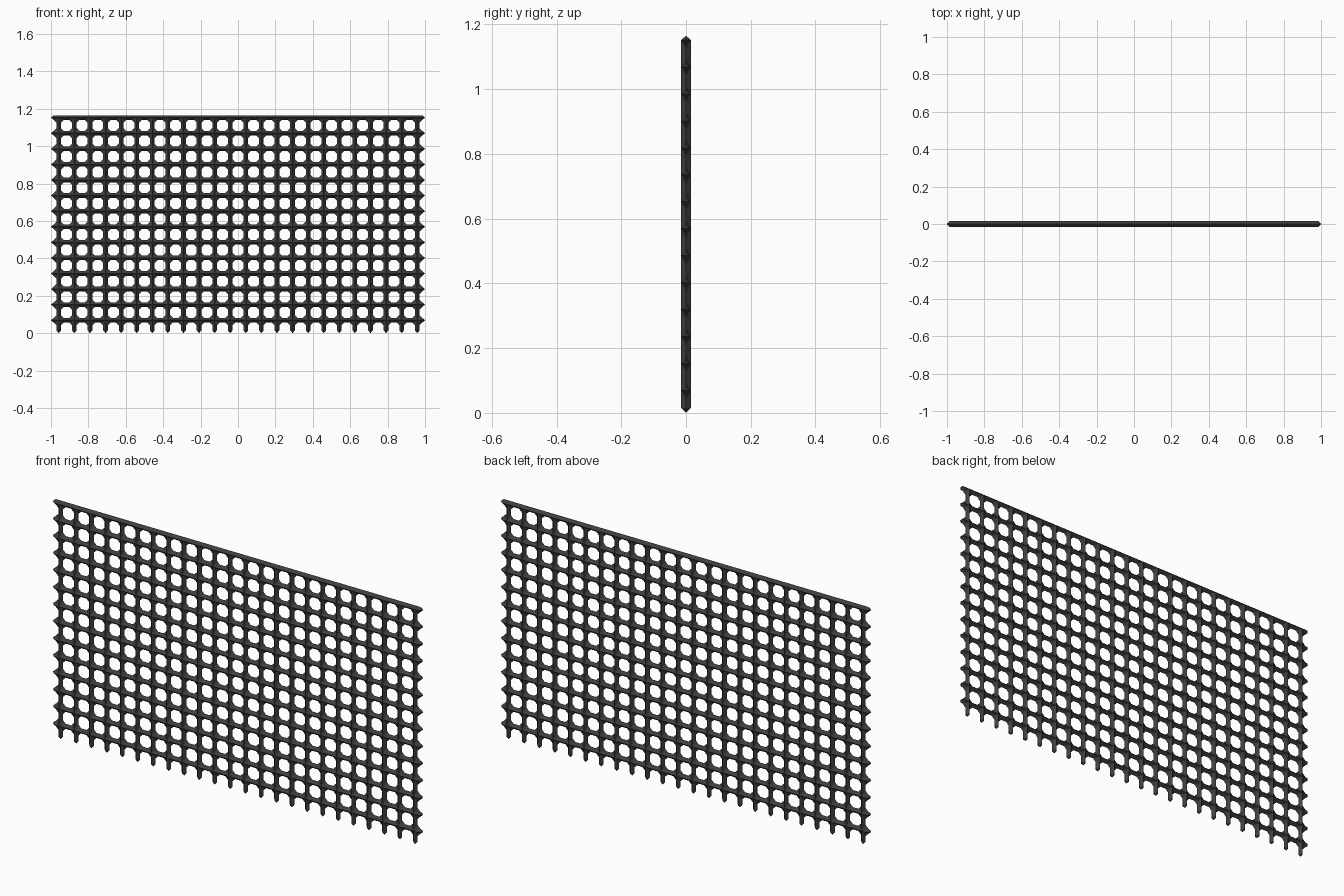
import bpy, bmesh
from mathutils import Vector

if "Cube" in bpy.data.objects:
    bpy.data.objects.remove(bpy.data.objects["Cube"])

P = 1 / 12          # bar pitch
COLS, ROWS = 24, 14
R, H = 0.0125, 0.0148   # half width and half depth of the diamond bar
S = 0.027           # reach of the chamfered corner at a crossing
TIP = 0.0147        # length of a pointed bar end
Z0 = 0.069          # height of the lowest horizontal bar

bm = bmesh.new()


def face(*pts):
    bm.faces.new([bm.verts.new(p) for p in pts])


def half_arm(n, u, v, length, pointed, filleted, ridge):
    """Strip of one bar from its crossing outwards, on side v of the ridge."""
    edge_start = n + u * S + v * R
    if filleted:
        face(n + ridge, n + ridge + u * S, edge_start)
    else:
        face(n + ridge, n + ridge + u * S, edge_start, n + v * R)
    end = length - TIP if pointed else length
    if end > S + 0.001:
        face(n + ridge + u * S, n + ridge + u * end, n + u * end + v * R, edge_start)
    if pointed:
        end = max(end, S)
        face(n + ridge + u * end, n + u * length, n + u * end + v * R)


right, up = Vector((1, 0, 0)), Vector((0, 0, 1))

# Crossings: each has up to four arms, with chamfered corners between them
for i in range(COLS):
    for k in range(ROWS):
        n = Vector(((i - (COLS - 1) / 2) * P, 0, Z0 + k * P))
        for ridge in (Vector((0, -H, 0)), Vector((0, H, 0))):
            for sx in (-1, 1):
                side_open = i == (0 if sx < 0 else COLS - 1)
                for sz in (-1, 1):
                    u, v = right * sx, up * sz
                    has_v = not (sz > 0 and k == ROWS - 1)
                    foot = sz < 0 and k == 0
                    half_arm(n, u, v, P / 2, side_open, has_v, ridge)
                    if has_v:
                        half_arm(n, v, u, Z0 if foot else P / 2, foot, True, ridge)
                        face(n + ridge, n + u * S + v * R, n + v * S + u * R)

bmesh.ops.remove_doubles(bm, verts=bm.verts[:], dist=0.0003)
bmesh.ops.recalc_face_normals(bm, faces=bm.faces[:])

mesh = bpy.data.meshes.new("lattice_gate")
bm.to_mesh(mesh)
bm.free()

# Dark iron colour
iron = bpy.data.materials.new("dark iron")
iron.diffuse_color = (0.05, 0.048, 0.044, 1)
iron.use_nodes = True
iron.node_tree.nodes["Principled BSDF"].inputs["Base Color"].default_value = iron.diffuse_color
mesh.materials.append(iron)
gate = bpy.data.objects.new("lattice_gate", mesh)
bpy.context.collection.objects.link(gate)
